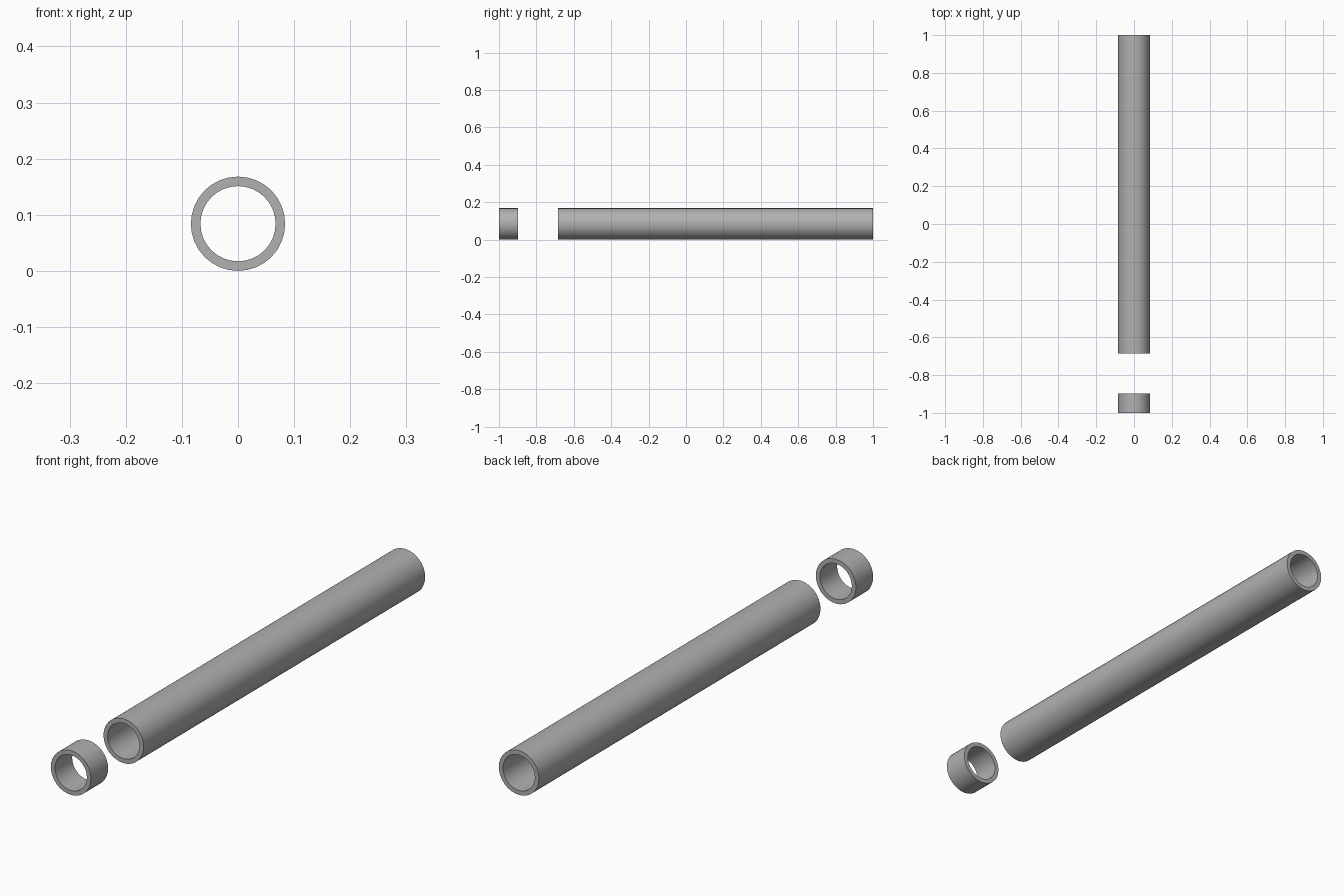
import bpy, bmesh
from math import cos, sin, tau, radians

if "Cube" in bpy.data.objects:
    bpy.data.objects.remove(bpy.data.objects["Cube"])

OUTER, INNER, SIDES = 0.084, 0.067, 32

# Dark grey metal
metal = bpy.data.materials.new("dark_grey")
metal.diffuse_color = (0.44, 0.44, 0.44, 1)
metal.use_nodes = True
metal.node_tree.nodes["Principled BSDF"].inputs["Base Color"].default_value = metal.diffuse_color


def pipe(name, y0, y1):
    """Open hollow pipe along y, resting on z = 0."""
    bm = bmesh.new()
    profile = [(OUTER, y0), (OUTER, y1), (INNER, y1), (INNER, y0)]
    rings = [[bm.verts.new((r * cos(tau * i / SIDES), y, OUTER + r * sin(tau * i / SIDES)))
              for i in range(SIDES)] for r, y in profile]
    for k in range(4):
        a, b = rings[k], rings[(k + 1) % 4]
        for i in range(SIDES):
            j = (i + 1) % SIDES
            bm.faces.new((a[i], a[j], b[j], b[i]))
    bmesh.ops.recalc_face_normals(bm, faces=bm.faces)
    mesh = bpy.data.meshes.new(name)
    bm.to_mesh(mesh)
    bm.free()
    mesh.materials.append(metal)
    ob = bpy.data.objects.new(name, mesh)
    bpy.context.collection.objects.link(ob)
    bpy.ops.object.select_all(action='DESELECT')
    ob.select_set(True)
    bpy.context.view_layer.objects.active = ob
    bpy.ops.object.shade_smooth_by_angle(angle=radians(30))


# Long tube at the back, short separate ring at the front
pipe("long_tube", -0.685, 1.0)
pipe("end_ring", -1.0, -0.897)
